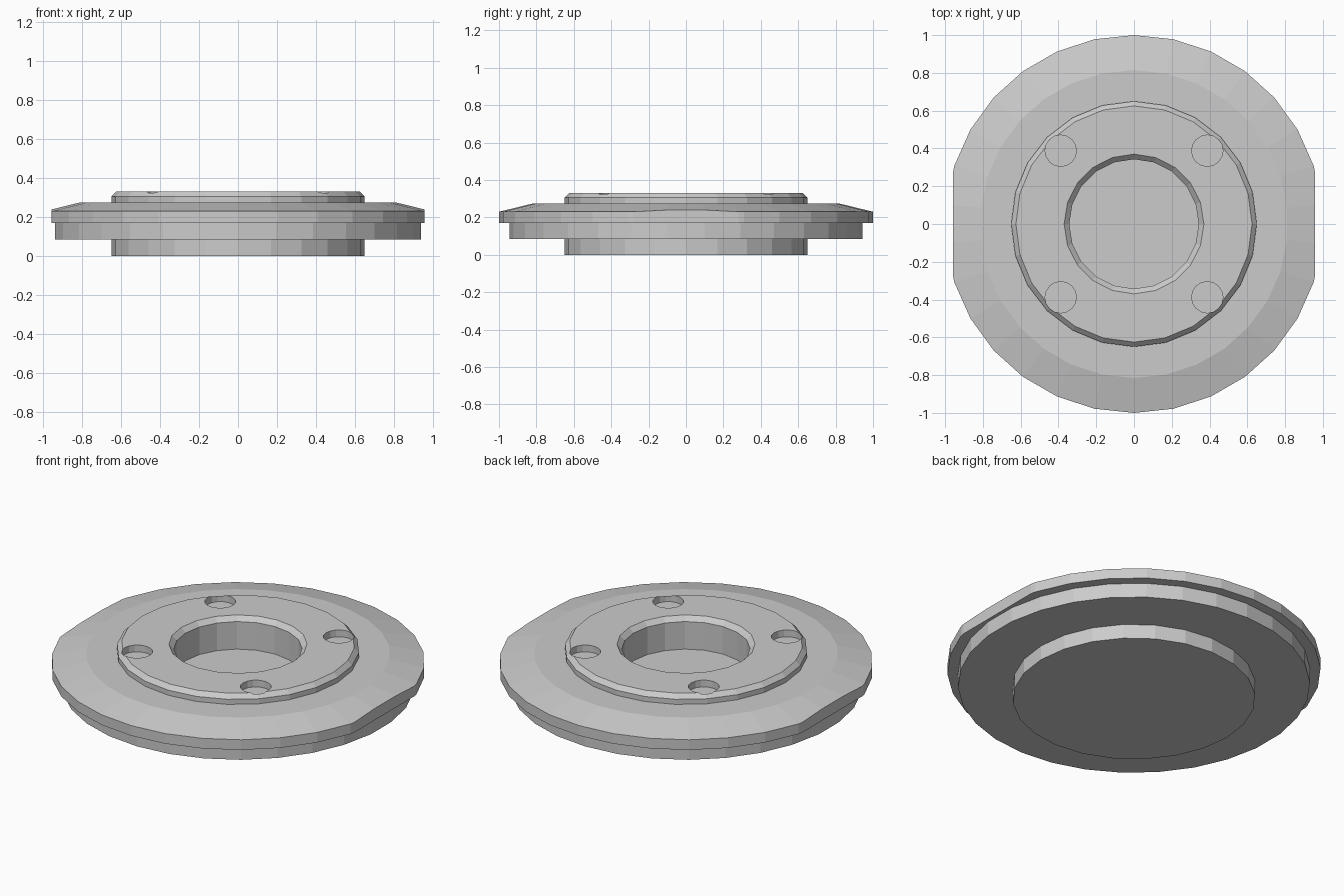
import bpy, bmesh, math

if "Cube" in bpy.data.objects:
    bpy.data.objects.remove(bpy.data.objects["Cube"])


def lathe(name, profile, sides, loc=(0, 0)):
    """Closed solid of revolution; profile is (radius, z) from bottom to top."""
    bm = bmesh.new()
    rings = []
    for r, z in profile:
        rings.append([bm.verts.new((loc[0] + r * math.sin(2 * math.pi * i / sides),
                                    loc[1] + r * math.cos(2 * math.pi * i / sides), z))
                      for i in range(sides)])
    for a, b in zip(rings, rings[1:]):
        for i in range(sides):
            j = (i + 1) % sides
            bm.faces.new((a[i], a[j], b[j], b[i]))
    bm.faces.new(rings[0])
    bm.faces.new(rings[-1])
    bmesh.ops.recalc_face_normals(bm, faces=bm.faces[:])
    mesh = bpy.data.meshes.new(name)
    bm.to_mesh(mesh)
    bm.free()
    obj = bpy.data.objects.new(name, mesh)
    bpy.context.collection.objects.link(obj)
    return obj


def combine(target, tool, operation):
    """Apply a boolean and remove the tool object."""
    mod = target.modifiers.new("bool", 'BOOLEAN')
    mod.operation = operation
    mod.solver = 'EXACT'
    mod.object = tool
    bpy.context.view_layer.objects.active = target
    bpy.ops.object.modifier_apply(modifier=mod.name)
    bpy.data.objects.remove(tool, do_unlink=True)


# Stepped flange with sloped upper rim
body = lathe("flange_body", [(0.943, 0.085), (0.943, 0.17), (1.0, 0.17),
                             (1.0, 0.23), (0.815, 0.275)], 30)

# Two flats on the left and right of the flange
bm = bmesh.new()
bm.from_mesh(body.data)
for s in (-1, 1):
    cut = bmesh.ops.bisect_plane(bm, geom=bm.verts[:] + bm.edges[:] + bm.faces[:],
                                 plane_co=(s * 0.957, 0, 0), plane_no=(s, 0, 0),
                                 clear_outer=True)
    edges = [e for e in cut["geom_cut"] if isinstance(e, bmesh.types.BMEdge)]
    bmesh.ops.holes_fill(bm, edges=edges)
bmesh.ops.recalc_face_normals(bm, faces=bm.faces[:])
bm.to_mesh(body.data)
bm.free()

# Central hub: lower boss and chamfered upper ring
hub = lathe("hub", [(0.65, 0.0), (0.65, 0.305), (0.625, 0.33)], 24)
combine(body, hub, 'UNION')

# Blind centre bore with chamfered mouth
bore = lathe("bore", [(0.343, 0.14), (0.343, 0.303), (0.37, 0.33), (0.37, 0.4)], 20)
combine(body, bore, 'DIFFERENCE')

# Four shallow screw recesses
for sx in (-1, 1):
    for sy in (-1, 1):
        recess = lathe("recess", [(0.083, 0.29), (0.083, 0.4)], 16, (sx * 0.388, sy * 0.388))
        combine(body, recess, 'DIFFERENCE')
